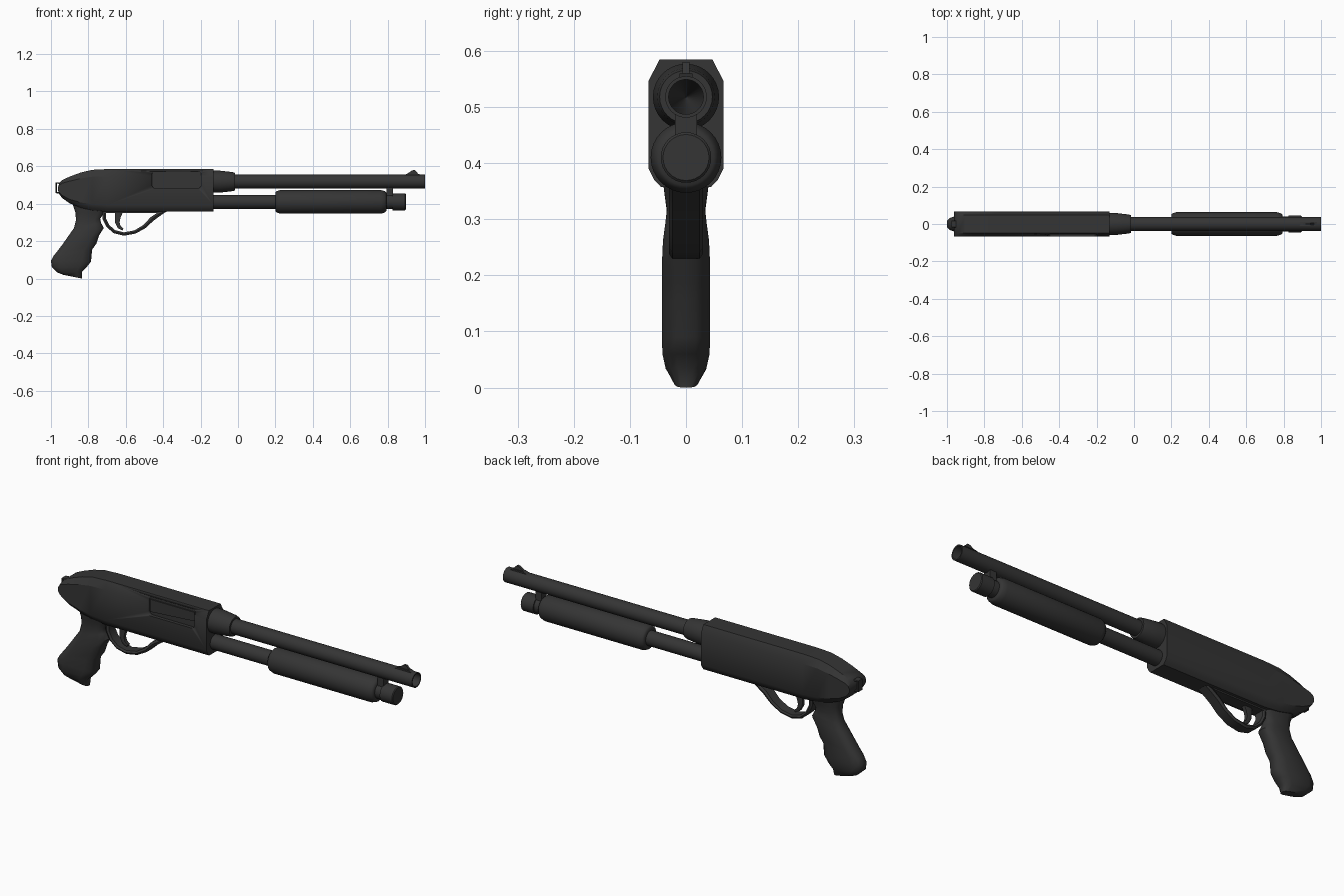
import bpy, bmesh, math

if "Cube" in bpy.data.objects:
    bpy.data.objects.remove(bpy.data.objects["Cube"])

dark = bpy.data.materials.new("dark grey metal")
dark.diffuse_color = (0.035, 0.035, 0.035, 1)
dark.use_nodes = True
dark.node_tree.nodes["Principled BSDF"].inputs["Base Color"].default_value = dark.diffuse_color


def finish(bm, name, angle=35):
    bmesh.ops.recalc_face_normals(bm, faces=bm.faces)
    me = bpy.data.meshes.new(name)
    bm.to_mesh(me)
    bm.free()
    ob = bpy.data.objects.new(name, me)
    bpy.context.collection.objects.link(ob)
    me.materials.append(dark)
    bpy.ops.object.select_all(action='DESELECT')
    ob.select_set(True)
    bpy.context.view_layer.objects.active = ob
    bpy.ops.object.shade_smooth_by_angle(angle=math.radians(angle))
    return ob


def skin(bm, rings, caps=True):
    rings = [[bm.verts.new(p) for p in r] for r in rings]
    n = len(rings[0])
    for a, b in zip(rings, rings[1:]):
        for i in range(n):
            j = (i + 1) % n
            bm.faces.new((a[i], a[j], b[j], b[i]))
    if caps:
        bm.faces.new(rings[0])
        bm.faces.new(rings[-1])


def loft(name, stations, section, angle=35):
    """Stations (x0, z0, x1, z1, half width); section = (t along line, width share)."""
    bm = bmesh.new()
    loop = [(t, w) for t, w in section] + [(t, -w) for t, w in reversed(section)]
    skin(bm, [[(x0 + (x1 - x0) * t, h * w, z0 + (z1 - z0) * t) for t, w in loop]
              for x0, z0, x1, z1, h in stations])
    return finish(bm, name, angle)


def lathe(name, z, profile, n=32, angle=35):
    """Turn (x, radius) points round a lengthwise axis at height z."""
    bm = bmesh.new()
    skin(bm, [[(x, r * math.cos(k * math.tau / n), z + r * math.sin(k * math.tau / n))
               for k in range(n)] for x, r in profile])
    return finish(bm, name, angle)


def plate(name, pts, y0, y1, bevel=0.0):
    """Extrude an xz outline from y0 to y1."""
    bm = bmesh.new()
    skin(bm, [[(x, y, z) for x, z in pts] for y in (y0, y1)])
    if bevel:
        bmesh.ops.bevel(bm, geom=bm.edges[:], offset=bevel, segments=1, affect='EDGES')
    return finish(bm, name)


def strap(name, path, half_width):
    """Flat band along an xz path of (x, z, thickness)."""
    bm = bmesh.new()
    rings = []
    for i, (x, z, t) in enumerate(path):
        a, b = path[max(i - 1, 0)], path[min(i + 1, len(path) - 1)]
        dx, dz = b[0] - a[0], b[1] - a[1]
        d = math.hypot(dx, dz)
        nx, nz = -dz / d * t / 2, dx / d * t / 2
        h = half_width
        rings.append([(x + s * nx, y, z + s * nz) for s, y in
                      ((1, -h * .8), (1, h * .8), (0, h), (-1, h * .8), (-1, -h * .8), (0, -h))])
    skin(bm, rings)
    return finish(bm, name, 40)


def rounded(x0, x1, z0, z1, r):
    return [(cx + r * math.cos(math.radians(a + d)), cz + r * math.sin(math.radians(a + d)))
            for cx, cz, a in ((x1 - r, z1 - r, 0), (x0 + r, z1 - r, 90),
                              (x0 + r, z0 + r, 180), (x1 - r, z0 + r, 270))
            for d in (0, 30, 60, 90)]


# receiver: chamfered box sweeping down to a blunt rear
body = [(-.13, .357, .585), (-.70, .357, .585), (-.78, .365, .581), (-.84, .378, .567),
        (-.90, .402, .545), (-.94, .43, .526), (-.955, .45, .51), (-.962, .47, .49)]
receiver = loft("receiver", [(x, a, x, b, .067) for x, a, b in body],
                [(0, .66), (.06, .85), (.15, 1), (.83, 1), (1, .7)], 28)

# ejection port on the front side, with the bolt inside
cutter = plate("port_cutter", rounded(-.46, -.197, .482, .573, .018), -.1, -.05)
cutter.hide_render = True
cutter.hide_viewport = True
cut = receiver.modifiers.new("port", 'BOOLEAN')
cut.object = cutter
cut.solver = 'EXACT'
plate("bolt", [(-.452, .497), (-.205, .515), (-.205, .56), (-.452, .56)], -.056, -.045)

# barrel with hollow muzzle, and collar at the receiver
BZ, TZ = .518, .41
lathe("barrel", BZ, [(-.14, .037), (1, .037), (1, .031), (.98, .031), (.75, .001)])
lathe("barrel_collar", BZ, [(-.14, .059), (-.10, .059), (-.03, .051), (-.016, .047), (-.016, .03)])

# magazine tube, end cap and pump fore-end
lathe("magazine_tube", TZ, [(-.14, .037), (.83, .037)])
lathe("magazine_cap", TZ, [(.78, .039), (.825, .039), (.825, .045), (.893, .045), (.897, .041)])
lathe("pump_grip", TZ, [(.2, .03), (.2, .05), (.206, .057), (.225, .063), (.765, .063),
                        (.785, .057), (.793, .05), (.793, .03)], angle=50)
plate("barrel_clamp", [(.795, .43), (.83, .43), (.83, .5), (.795, .5)], -.02, .02)

# front sight ramp
plate("front_sight_base", [(.875, .55), (.985, .55), (.965, .56), (.905, .56)], -.012, .012)
plate("front_sight", [(.89, .55), (.97, .55), (.955, .57), (.945, .58), (.93, .578)], -.006, .006)

# pistol grip, stations run from back edge to front edge
grip = [(-.885, .40, -.69, .40, .045), (-.868, .35, -.715, .352, .039), (-.867, .31, -.737, .32, .034),
        (-.877, .27, -.732, .297, .037), (-.900, .237, -.718, .27, .041), (-.940, .18, -.743, .23, .043),
        (-.965, .147, -.757, .187, .043), (-.985, .122, -.78, .155, .043), (-1.0, .095, -.786, .09, .043),
        (-.995, .06, -.81, .06, .042), (-.965, .032, -.834, .035, .036), (-.935, .02, -.835, .0, .02)]
loft("pistol_grip", grip, [(0, .4), (.07, .75), (.22, 1), (.78, 1), (.93, .75), (1, .4)], 45)

# trigger guard and trigger
strap("trigger_guard", [(-.385, .362, .01), (-.42, .346, .022), (-.46, .318, .024), (-.50, .278, .02),
                        (-.55, .249, .018), (-.61, .238, .018), (-.66, .25, .018), (-.695, .28, .018),
                        (-.715, .32, .018), (-.715, .365, .022)], .03)
plate("trigger_plate", [(-.73, .365), (-.40, .365), (-.43, .35), (-.72, .35)], -.03, .03)
strap("trigger", [(-.635, .365, .045), (-.643, .33, .032), (-.645, .30, .024),
                  (-.635, .275, .018), (-.615, .262, .012)], .011)

# sling loop at the rear
strap("sling_loop", [(-.94, .51, .01), (-.972, .51, .01), (-.972, .459, .01), (-.94, .459, .01)], .02)
